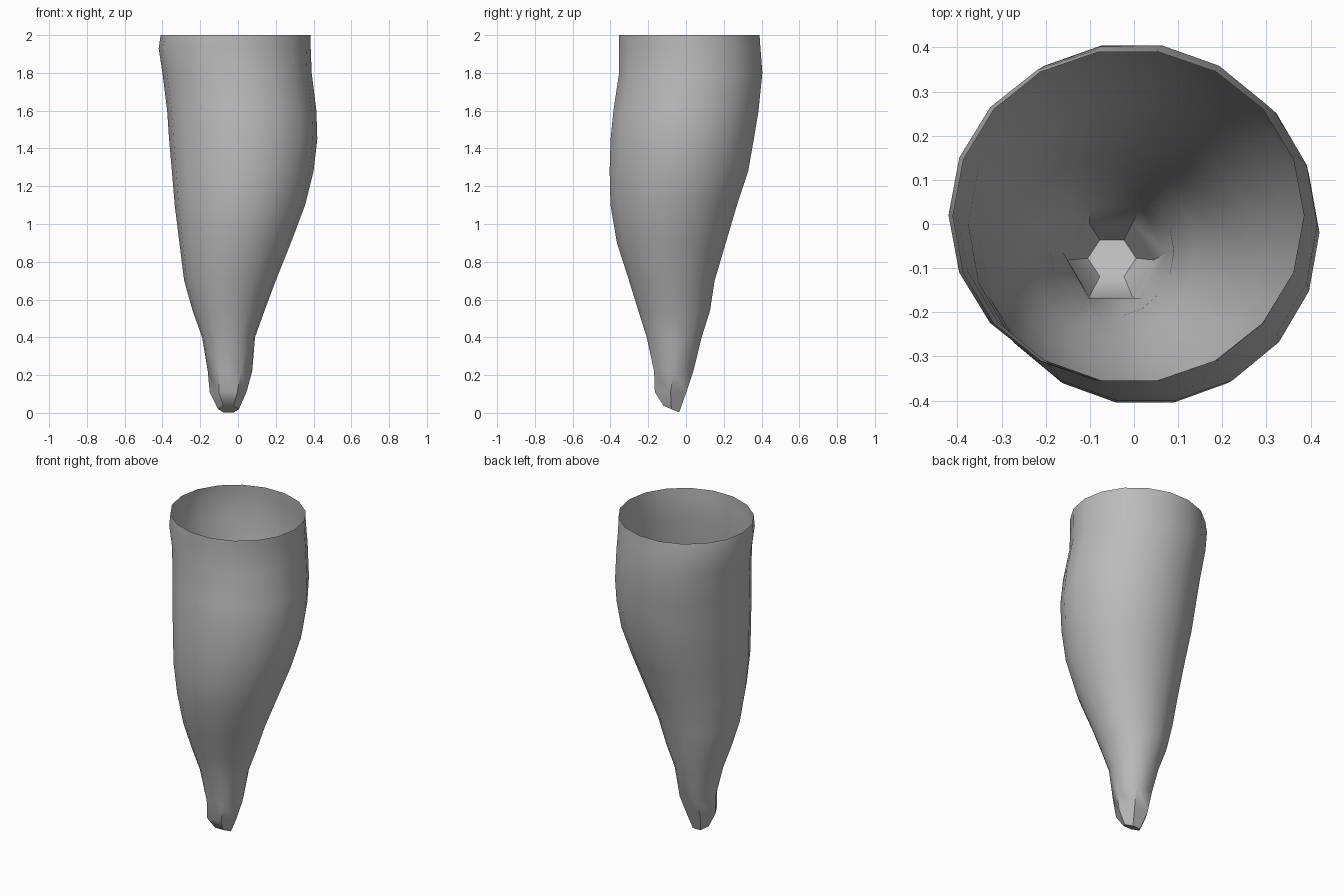
import bpy
import bmesh
from math import cos, sin, pi, radians

cube = bpy.data.objects.get("Cube")
if cube:
    bpy.data.objects.remove(cube)

SIDES = 18

# Cross-sections: height, min x, max x, min y, max y
UPPER = [
    (2.0, -.41, .385, -.36, .395),
    (1.93, -.42, .385, -.36, .4),
    (1.8, -.4, .39, -.36, .41),
    (1.6, -.375, .415, -.39, .39),
    (1.45, -.365, .42, -.405, .365),
    (1.28, -.35, .4, -.41, .335),
    (1.1, -.335, .355, -.405, .275),
    (.9, -.31, .28, -.37, .215),
    (.7, -.285, .2, -.305, .155),
    (.54, -.24, .14, -.255, .13),
    (.4, -.19, .09, -.21, .085),
]
LOWER = [
    (.22, -.16, .075, -.185, .055),
    (.11, -.15, .045, -.178, .015),
    (.02, -.105, .005, -.125, -.03),
]


def ring(bm, section, sides, tilt=0):
    z, x0, x1, y0, y1 = section
    cx, cy, rx, ry = (x0 + x1) / 2, (y0 + y1) / 2, (x1 - x0) / 2, (y1 - y0) / 2
    return [bm.verts.new((cx + rx * cos(a), cy + ry * sin(a), z - tilt * sin(a)))
            for a in (2 * pi * i / sides for i in range(sides))]


def loft(bm, top, bottom):
    n = len(top)
    return [bm.faces.new((top[i], bottom[i], bottom[(i + 1) % n], top[(i + 1) % n]))
            for i in range(n)]


bm = bmesh.new()

# Smooth open sleeve
upper = [ring(bm, s, SIDES) for s in UPPER]
for a, b in zip(upper, upper[1:]):
    loft(bm, a, b)

# Faceted six-sided tip
lower = [ring(bm, s, 6, .02 if s is LOWER[-1] else 0) for s in LOWER]
for a, b in zip(lower, lower[1:]):
    loft(bm, a, b)
bm.faces.new(lower[-1])

# Join the round sleeve to the six-sided tip
edge, tip = upper[-1], lower[0]
for j in range(6):
    e = [edge[(3 * j + k) % SIDES] for k in (-1, 0, 1, 2)]
    bm.faces.new((e[0], tip[j], e[1]))
    bm.faces.new((e[1], tip[j], e[2]))
    bm.faces.new((e[2], tip[j], tip[(j + 1) % 6], e[3]))

bmesh.ops.recalc_face_normals(bm, faces=bm.faces[:])
mesh = bpy.data.meshes.new("tapered_sleeve")
bm.to_mesh(mesh)
bm.free()
sleeve = bpy.data.objects.new("tapered_sleeve", mesh)
bpy.context.collection.objects.link(sleeve)

# Plain grey material
grey = bpy.data.materials.new("plain grey")
grey.use_nodes = True
colour = (.5, .5, .5, 1)
grey.diffuse_color = colour
grey.node_tree.nodes["Principled BSDF"].inputs["Base Color"].default_value = colour
mesh.materials.append(grey)

# Smooth sides with sharp tip edges
bpy.ops.object.select_all(action='DESELECT')
sleeve.select_set(True)
bpy.context.view_layer.objects.active = sleeve
bpy.ops.object.shade_smooth_by_angle(angle=radians(35))
